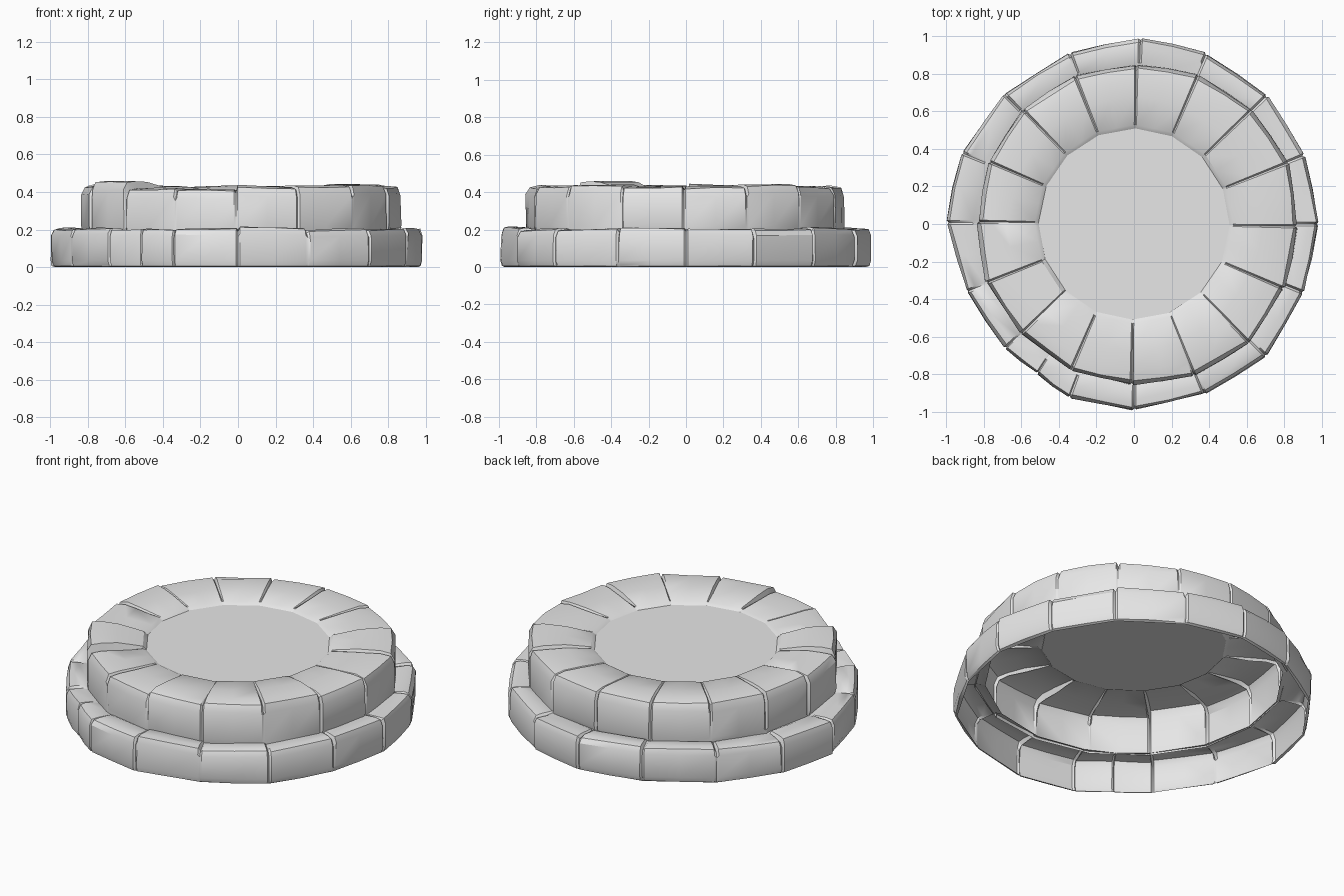
import bpy, bmesh, random
from math import sin, cos, radians
from mathutils import Vector

random.seed(7)
old = bpy.data.objects.get("Cube")
if old:
    bpy.data.objects.remove(old)

stone = bpy.data.materials.new("grey stone")
stone.use_nodes = True
GREY = (0.8, 0.8, 0.8, 1)
stone.diffuse_color = GREY
stone.node_tree.nodes["Principled BSDF"].inputs["Base Color"].default_value = GREY


def finish(bm, name):
    mesh = bpy.data.meshes.new(name)
    bm.to_mesh(mesh)
    bm.free()
    mesh.materials.append(stone)
    obj = bpy.data.objects.new(name, mesh)
    bpy.context.collection.objects.link(obj)
    bpy.ops.object.select_all(action='DESELECT')
    obj.select_set(True)
    bpy.context.view_layer.objects.active = obj
    bpy.ops.object.shade_smooth_by_angle(angle=radians(32))
    return obj


def direction(angle):
    return Vector((cos(radians(angle)), sin(radians(angle)), 0))


def stone_ring(name, corners, heights, profile, jitter):
    """Loft an open shell of blocks; narrow recessed columns form the joints."""
    bm = bmesh.new()
    count = len(corners)
    columns = []

    def column(i, t, height, recess, push):
        (a0, r0), (a1, r1) = corners[i], corners[(i + 1) % count]
        verts = []
        for k, (r_a, z) in enumerate(profile(r0, height)):
            r_b = profile(r1, height)[k][0]
            p = (direction(a0) * r_a).lerp(direction(a1) * r_b, t)
            moving = 0 < k < len(profile(r0, height)) - 2
            wobble = random.uniform(-jitter, jitter) if moving else 0
            out = p.normalized()
            p += out * ((push + wobble - recess) if moving else 0)
            p.z = z + ((wobble - recess) if moving and z > 0.1 else 0)
            verts.append(bm.verts.new(p))
        columns.append(verts)

    for i in range(count):
        push = random.uniform(-0.008, 0.002)
        tilt = random.uniform(-0.006, 0.006)
        h = heights[i]
        column(i, 0, min(h, heights[i - 1]), 0.014, 0)
        column(i, 0.03, h + tilt, 0, push)
        column(i, 0.5, h, 0, push + 0.004)
        column(i, 0.97, h - tilt, 0, push)
    for a, b in zip(columns, columns[1:] + columns[:1]):
        for k in range(len(a) - 1):
            bm.faces.new((a[k], b[k], b[k + 1], a[k + 1]))
    return finish(bm, name)


# Lower course: corner angle and radius of every block
lower_corners = [
    (0, .985), (22, .98), (44, .99), (67, .99), (88, .995), (110.5, .98),
    (135, .985), (157.5, .995), (179.5, 1), (202, .965), (224, .96),
    (237, .955), (249.5, .99), (270, .995), (292.5, .985), (315, 1), (338, .98)]
lower_heights = [random.uniform(.2, .215) for _ in lower_corners]


def lower_profile(r, h):
    return [(r - .025, 0), (r - .008, .006), (r, .035), (r, h - .035),
            (r - .015, h - .004), (r - .05, h), (.86, h - .005), (.82, .185)]


stone_ring("lower_stone_course", lower_corners, lower_heights, lower_profile, .004)

# Upper course: broad blocks whose tops reach in to the floor
upper_radii = [.87, .89, .88, .87, .85, .855, .855, .845,
               .835, .85, .845, .855, .86, .875, .89, .875]
upper_corners = [(22.5 * i - .8, r) for i, r in enumerate(upper_radii)]
upper_heights = [.43, .445, .43, .43, .43, .43, .43, .44,
                 .435, .46, .42, .415, .43, .435, .44, .43]


def upper_profile(r, h):
    return [(r - .01, .18), (r, .22), (r, h - .05), (r - .02, h - .008),
            (r - .08, h), (.68, h - .004), (.53, .3 * h + .285), (.508, .4)]


stone_ring("upper_stone_course", upper_corners, upper_heights, upper_profile, .004)

# Flat floor inside the upper course
bm = bmesh.new()
bm.faces.new([bm.verts.new(direction(a) * .51 + Vector((0, 0, .401)))
              for a, _ in upper_corners])
finish(bm, "floor_disc")
